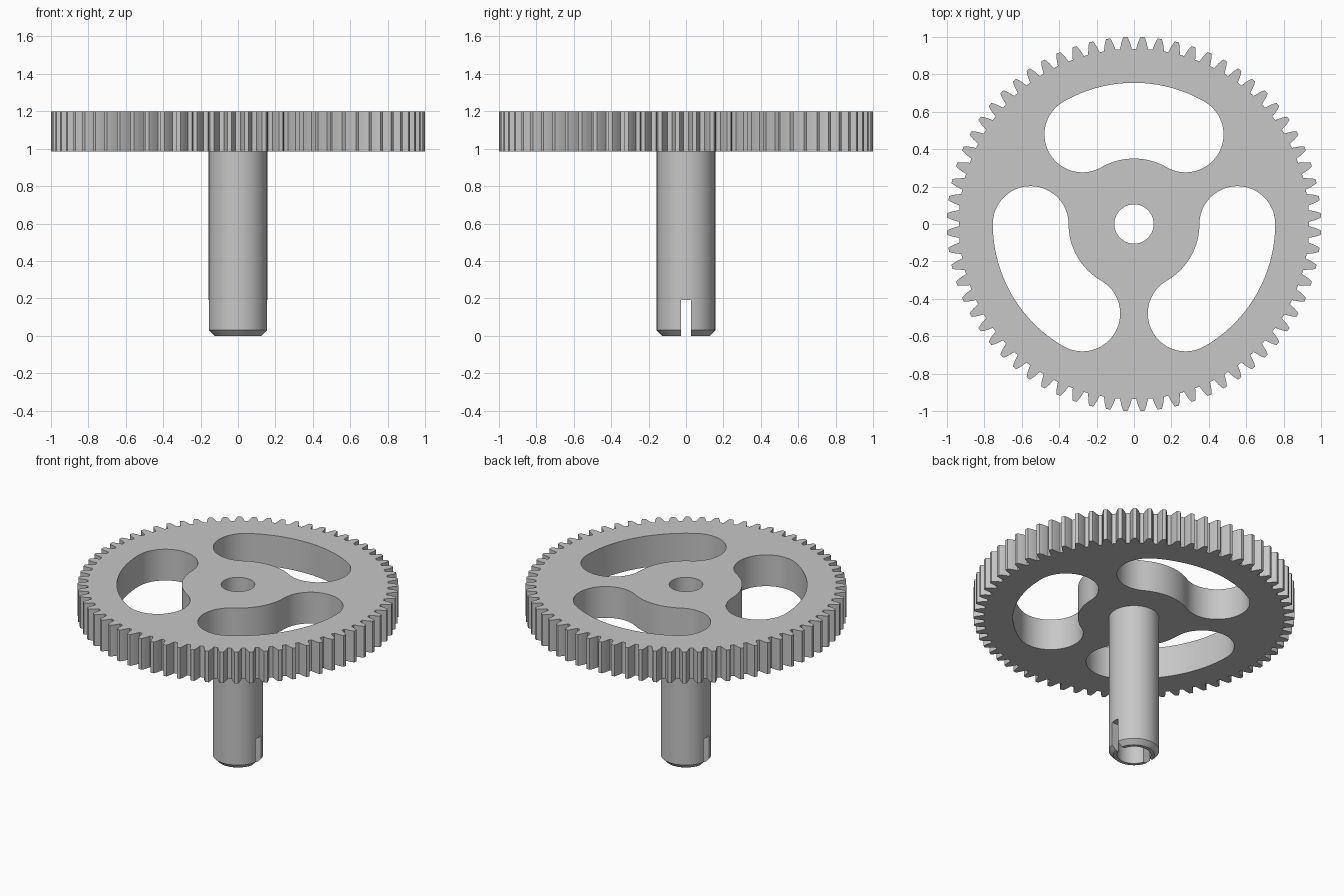
import bpy, bmesh
from math import sin, cos, pi, radians

TEETH = 68
GEAR_BOTTOM, GEAR_TOP = 0.985, 1.2
BORE, SHAFT = 0.105, 0.157

cube = bpy.data.objects.get("Cube")
if cube:
    bpy.data.objects.remove(cube, do_unlink=True)

steel = bpy.data.materials.new("grey_steel")
steel.use_nodes = True
GREY = (0.57, 0.57, 0.57, 1)
steel.diffuse_color = GREY
steel.node_tree.nodes["Principled BSDF"].inputs["Base Color"].default_value = GREY


def polar(r, a):
    return (r * cos(a), r * sin(a))


def arc(centre, r, start, end, steps):
    pts = []
    for i in range(steps + 1):
        x, y = polar(r, start + (end - start) * i / steps)
        pts.append((centre[0] + x, centre[1] + y))
    return pts


def add_mesh(name, mesh):
    ob = bpy.data.objects.new(name, mesh)
    bpy.context.collection.objects.link(ob)
    mesh.materials.clear()
    mesh.materials.append(steel)
    return ob


def evaluated_mesh(ob):
    deps = bpy.context.evaluated_depsgraph_get()
    return bpy.data.meshes.new_from_object(ob.evaluated_get(deps))


def smooth(ob):
    bpy.ops.object.select_all(action='DESELECT')
    ob.select_set(True)
    bpy.context.view_layer.objects.active = ob
    bpy.ops.object.shade_smooth_by_angle(angle=radians(25))


def extruded(name, loops, bottom, top):
    """Fill the first loop, with the others as holes, and give it thickness."""
    curve = bpy.data.curves.new(name + "_outline", 'CURVE')
    curve.dimensions = '2D'
    curve.fill_mode = 'BOTH'
    curve.extrude = (top - bottom) / 2
    for loop in loops:
        spline = curve.splines.new('POLY')
        spline.points.add(len(loop) - 1)
        for p, (x, y) in zip(spline.points, loop):
            p.co = (x, y, 0, 1)
        spline.use_cyclic_u = True
    helper = bpy.data.objects.new(name + "_outline", curve)
    bpy.context.collection.objects.link(helper)
    mesh = evaluated_mesh(helper)
    bpy.data.objects.remove(helper, do_unlink=True)
    bm = bmesh.new()
    bm.from_mesh(mesh)
    bmesh.ops.remove_doubles(bm, verts=bm.verts, dist=1e-5)
    bmesh.ops.translate(bm, verts=bm.verts, vec=(0, 0, (top + bottom) / 2))
    bmesh.ops.recalc_face_normals(bm, faces=bm.faces)
    bm.to_mesh(mesh)
    bm.free()
    return add_mesh(name, mesh)


# Toothed rim: each tooth as (radius, offset in pitches)
flank = [(0.937, 0.36), (0.953, 0.31), (0.972, 0.25), (0.988, 0.18), (1.0, 0.12)]
tooth = [(r, -t) for r, t in flank] + flank[::-1]
pitch = 2 * pi / TEETH
rim = [polar(r, (i + 0.5 + t) * pitch) for i in range(TEETH) for r, t in tooth]


# Kidney-shaped opening: outer arc, round end, inner arc, round end
def kidney(mid, half=pi / 6, r=0.5525, w=0.2025):
    a, b = mid - half, mid + half
    return (arc((0, 0), r + w, a, b, 24)
            + arc(polar(r, b), w, b, b + pi, 24)[1:]
            + arc((0, 0), r - w, b, a, 20)[1:]
            + arc(polar(r, a), w, a + pi, a + 2 * pi, 24)[1:-1])


openings = [kidney(pi / 2 + k * 2 * pi / 3) for k in range(3)]
bore = arc((0, 0), BORE, 0, 2 * pi, 64)[:-1]
gear = extruded("gear_wheel", [rim, bore] + openings, GEAR_BOTTOM, GEAR_TOP)
smooth(gear)

# Hollow shaft with chamfered foot, lathed from a profile
profile = [(BORE, 0), (0.128, 0), (SHAFT, 0.03), (SHAFT, GEAR_BOTTOM), (BORE, GEAR_BOTTOM)]
bm = bmesh.new()
STEPS = 64
rings = [[bm.verts.new((*polar(r, 2 * pi * i / STEPS), z)) for r, z in profile]
         for i in range(STEPS)]
for i, ring in enumerate(rings):
    after = rings[(i + 1) % STEPS]
    for j in range(len(profile)):
        k = (j + 1) % len(profile)
        bm.faces.new((ring[j], after[j], after[k], ring[k]))
bmesh.ops.recalc_face_normals(bm, faces=bm.faces)
raw = bpy.data.meshes.new("shaft")
bm.to_mesh(raw)
bm.free()
shaft = add_mesh("shaft", raw)

# Slot sawn across the foot of the shaft
bpy.ops.mesh.primitive_cube_add(size=1, location=(0, 0, 0.045))
cutter = bpy.context.object
cutter.name = "slot_cutter"
cutter.scale = (0.6, 0.056, 0.29)
cutter.hide_render = True
cut = shaft.modifiers.new("slot", 'BOOLEAN')
cut.operation = 'DIFFERENCE'
cut.solver = 'EXACT'
cut.object = cutter
bpy.context.view_layer.update()
slotted = evaluated_mesh(shaft)
shaft.modifiers.clear()
shaft.data = slotted
slotted.materials.clear()
slotted.materials.append(steel)
bpy.data.objects.remove(cutter, do_unlink=True)
smooth(shaft)
